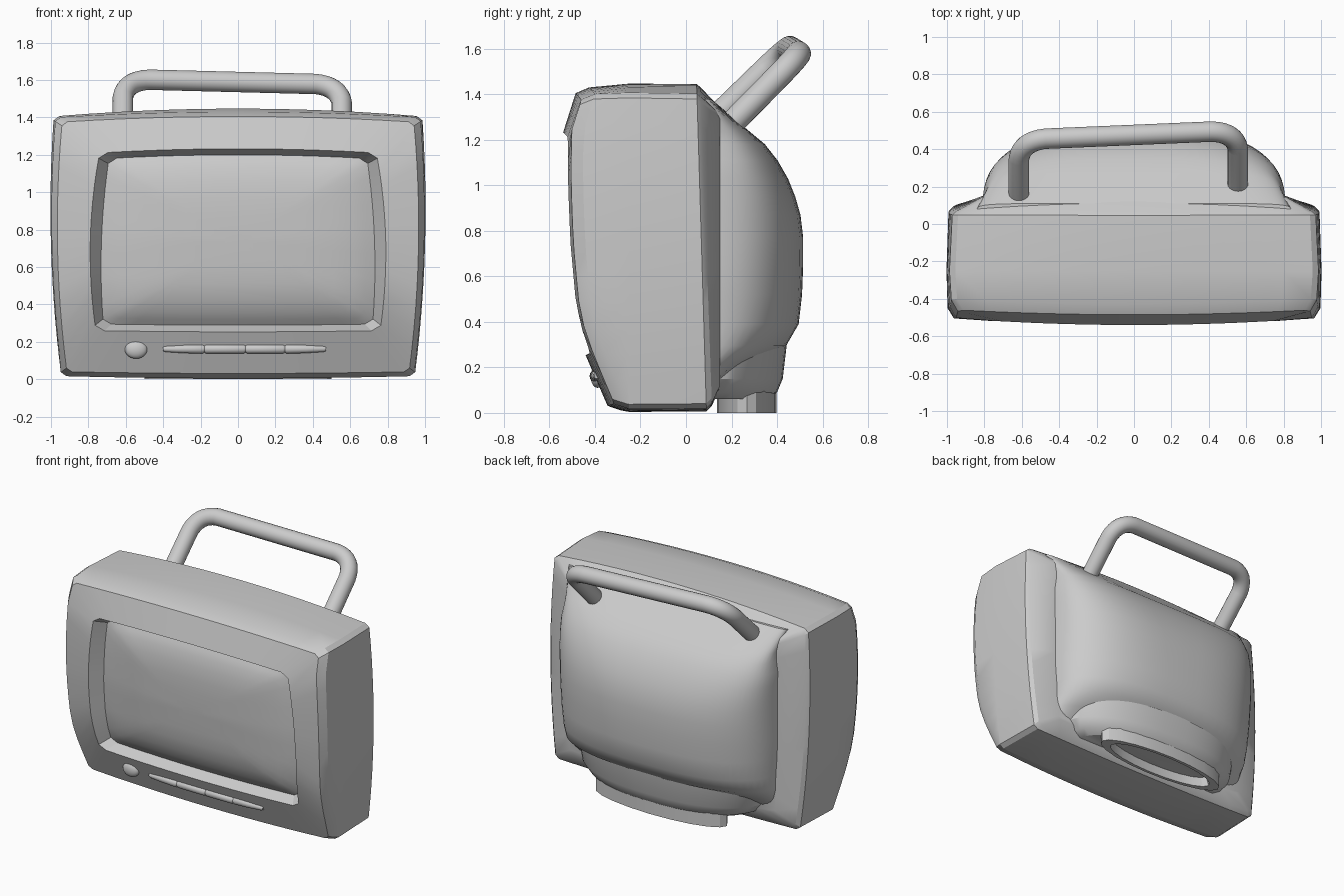
import bpy, bmesh, math
from mathutils import Vector

if "Cube" in bpy.data.objects:
    bpy.data.objects.remove(bpy.data.objects["Cube"])


def loft(name, rings, cap0=True, cap1=True, closed=False, angle=28):
    """Skin a list of equal-length point loops."""
    bm = bmesh.new()
    vs = [[bm.verts.new(p) for p in r] for r in rings]
    n = len(vs[0])
    pairs = list(zip(vs, vs[1:])) + ([(vs[-1], vs[0])] if closed else [])
    for a, b in pairs:
        for i in range(n):
            j = (i + 1) % n
            bm.faces.new((a[i], a[j], b[j], b[i]))
    if cap0 and not closed:
        bm.faces.new(vs[0][::-1])
    if cap1 and not closed:
        bm.faces.new(vs[-1])
    bmesh.ops.recalc_face_normals(bm, faces=bm.faces)
    me = bpy.data.meshes.new(name)
    bm.to_mesh(me)
    bm.free()
    ob = bpy.data.objects.new(name, me)
    bpy.context.collection.objects.link(ob)
    smooth(ob, angle)
    return ob


def smooth(ob, angle=30):
    bpy.ops.object.select_all(action='DESELECT')
    ob.select_set(True)
    bpy.context.view_layer.objects.active = ob
    bpy.ops.object.shade_smooth_by_angle(angle=math.radians(angle))


PROFILE = [(-.1, -.29), (.02, -.34), (.25, -.44), (.38, -.485), (.5, -.51), (.75, -.533),
           (1.0, -.542), (1.24, -.54), (1.42, -.48), (1.6, -.42)]


def front(x, z):
    """Depth of the curved front face."""
    for (z0, y0), (z1, y1) in zip(PROFILE, PROFILE[1:]):
        if z <= z1:
            return y0 + (y1 - y0) * (z - z0) / (z1 - z0) + .04 * x * x
    return PROFILE[-1][1]


def frame(wb, wm, wt, zb, zt, bulge, depth, c=.03, s=1.0):
    """Barrel-sided rectangle in the xz plane; depth(x, z) gives y."""
    n = 12
    t = [-(1 - c) + 2 * (1 - c) * i / n for i in range(n + 1)]
    uv = ([(a, -1) for a in t] + [(1, a) for a in t]
          + [(-a, 1) for a in t] + [(-1, -a) for a in t])
    pts = []
    for u, v in uv:
        u, v = u * s, v * s
        x = u * (wm + (wt - wb) / 2 * v + ((wt + wb) / 2 - wm) * v * v)
        z = zb + (zt - zb) * (v + 1) / 2
        z += bulge * (1 - u * u) * (v if v > 0 else .3 * v)
        pts.append((x, depth(x, z), z))
    return pts


# Front casing: screen recess, face, sides and back chamfer
def edge_depth(x, z):
    return front(x, z) + .05


opening = (.72, .73, .69, .295, 1.18, .02)
case = [
    frame(*opening, lambda x, z: front(x, z) + .085, .06),
    frame(.76, .79, .74, .26, 1.21, .022, front, .06),
    frame(.915, .965, .94, .04, 1.375, .03, front),
    frame(.94, .995, .975, .02, 1.40, .03, edge_depth),
    frame(.945, 1.0, .985, .017, 1.405, .042, lambda x, z: -.25),
    frame(.935, .99, .97, .02, 1.40, .045, lambda x, z: .09 - .03 * z),
    frame(.915, .97, .95, .045, 1.385, .045, lambda x, z: .115 - .035 * z),
    frame(.78, .81, .80, .12, 1.31, .03, lambda x, z: .15),
]
loft("casing", case, cap0=False)

# Convex picture tube
screen = [frame(*opening, lambda x, z, s=s: front(x, z) + .035 + .05 * s ** 5, .06, s)
          for s in (1.0, .93, .85, .7, .5, .3, .1)]
loft("screen", screen, cap0=False, angle=50)


# Rear housing: squarish half-ellipses stacked in z
def half_section(z, ymax, w, n, y0=.05):
    pts = []
    for i in range(33):
        a = math.pi * i / 32
        c, s = math.cos(a), max(0, math.sin(a))
        pts.append((math.copysign(w * abs(c) ** (2 / n), c),
                    y0 + (ymax - y0) * s ** (2 / n), z))
    return pts


rear = [(.11, .13, .80, 2.6), (.22, .31, .80, 2.6), (.295, .44, .80, 2.6), (.39, .495, .80, 2.6),
        (.52, .51, .81, 2.6), (.65, .515, .81, 2.7), (.77, .515, .81, 2.8), (.87, .503, .81, 2.9),
        (.95, .48, .81, 3.1), (1.03, .448, .81, 3.3), (1.11, .402, .81, 3.6),
        (1.18, .347, .80, 4), (1.24, .275, .80, 5), (1.38, .11, .84, 7)]
loft("rear_housing", [half_section(*r) for r in rear], angle=35)

# Skirt under the rear housing
skirt = [(.06, .37, .58, 2.3), (.09, .40, .64, 2.3), (.15, .425, .69, 2.3), (.36, .45, .72, 2.4)]
loft("base_skirt", [half_section(*r) for r in skirt])


# Hollow oval foot
def oval(k, z):
    return [(.5 * k * math.cos(i * math.tau / 20), .267 + .13 * k * math.sin(i * math.tau / 20), z)
            for i in range(20)]


loft("foot", [oval(1, .12), oval(1, 0), oval(.84, 0), oval(.80, .06)], cap0=False)

# Carrying handle: slightly skewed tube with rounded corners
corners = [Vector(p) for p in ((-.615, .12, 1.285), (-.615, .45, 1.605),
                               (.555, .50, 1.575), (.555, .17, 1.24))]
path = [corners[0]]
for a, b, c in (corners[0:3], corners[1:4]):
    p, q = b + (a - b).normalized() * .14, b + (c - b).normalized() * .14
    for i in range(9):
        t = i / 8
        # blend toward the corner to keep the bend close to circular
        m = p.lerp(b, .8).lerp(q.lerp(b, .8), .5)
        path.append(p * (1 - t) ** 2 + m * 2 * t * (1 - t) + q * t * t)
path.append(corners[3])
normal = (corners[1] - corners[0]).cross(corners[2] - corners[1]).normalized()
tube = []
for i, p in enumerate(path):
    d = (path[min(i + 1, len(path) - 1)] - path[max(i - 1, 0)]).normalized()
    side = d.cross(normal).normalized()
    tube.append([p + .055 * (math.cos(k * math.tau / 20) * side + math.sin(k * math.tau / 20) * normal)
                 for k in range(20)])
loft("handle", tube, angle=40)

# Handle sockets on the rear slope
for label, end, nxt in (("left", corners[0], corners[1]), ("right", corners[3], corners[2])):
    d = (nxt - end).normalized()
    e1 = Vector((1, 0, 0))
    e2 = d.cross(e1).normalized()
    rings = [[end + d * h + r * (math.cos(k * math.tau / 24) * e1 + math.sin(k * math.tau / 24) * e2)
              for k in range(24)]
             for r, h in ((.095, -.06), (.095, .025), (.08, .04), (.068, .04), (.06, .025))]
    loft("handle_socket_" + label, rings)

# Round knob
ky = front(-.545, .16)
bpy.ops.mesh.primitive_uv_sphere_add(segments=24, ring_count=12, location=(-.545, ky, .16))
knob = bpy.context.object
knob.name = "knob"
knob.scale = (.06, .03, .05)
smooth(knob, 40)

# Row of four buttons, tapering at both ends
cuts = [-.40, -.18, .04, .25, .47]
for k in range(4):
    a, b = cuts[k], cuts[k + 1]
    rings = []
    for f, r in ((0, .75), (.05, 1), (.5, 1), (.95, 1), (1, .75)):
        x = a + (b - a) * f
        end = min(x - cuts[0], cuts[-1] - x)
        rad = .025 * r * (.6 + .4 * min(1, end / .15))
        y = front(x, .162)
        rings.append([(x, y + .9 * rad * math.cos(i * math.tau / 12),
                       .162 + rad * math.sin(i * math.tau / 12)) for i in range(12)])
    loft("button_%d" % (k + 1), rings, angle=40)
